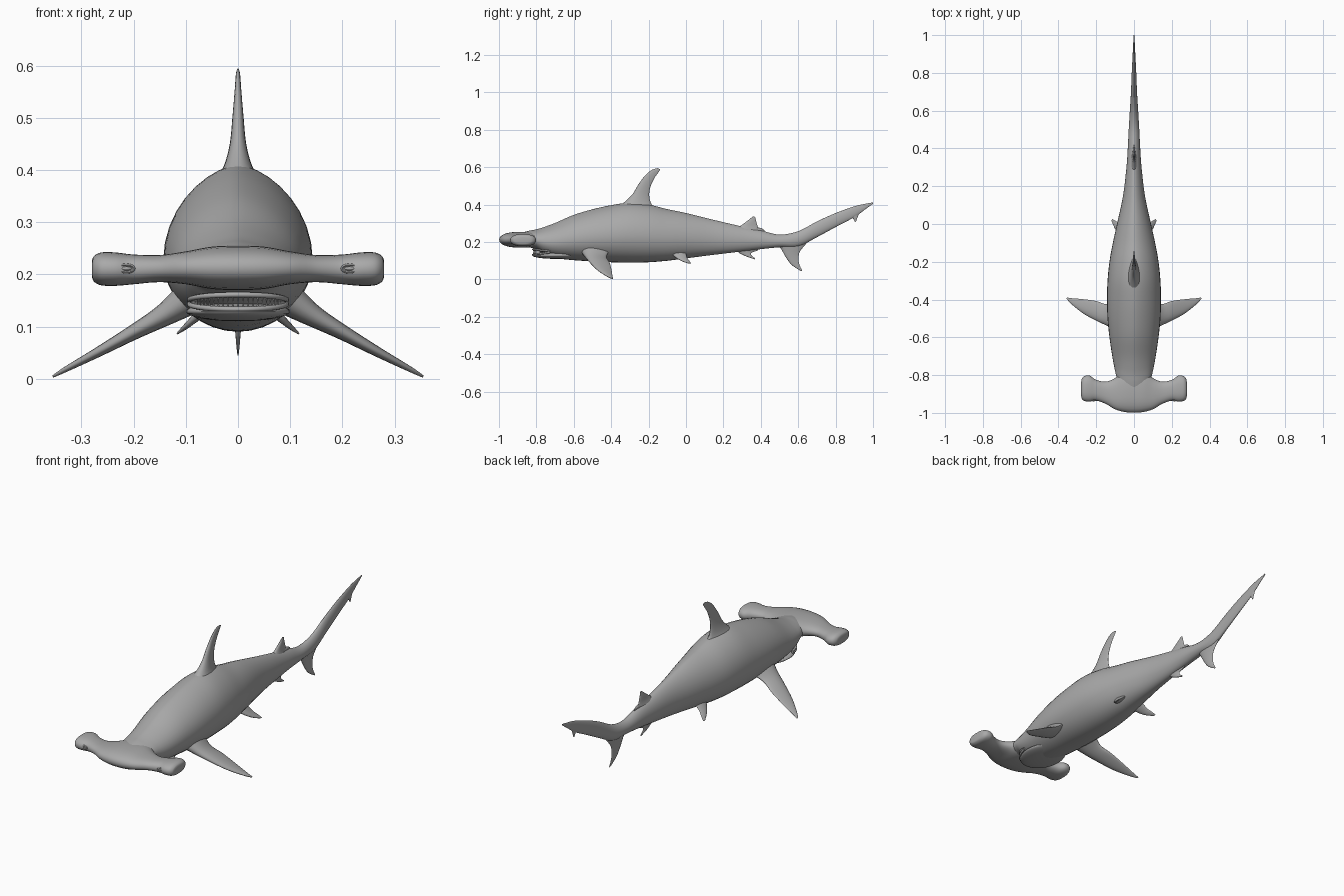
import bpy, bmesh
from math import sin, cos, pi, copysign
from mathutils import Vector, Matrix

old = bpy.data.objects.get("Cube")
if old:
    bpy.data.objects.remove(old, do_unlink=True)

skin = bpy.data.materials.new("grey skin")
skin.use_nodes = True
GREY = (0.4, 0.4, 0.4, 1)
skin.diffuse_color = GREY
skin.node_tree.nodes["Principled BSDF"].inputs["Base Color"].default_value = GREY


def finish(name, bm, angle=1.0):
    bmesh.ops.recalc_face_normals(bm, faces=bm.faces)
    me = bpy.data.meshes.new(name)
    bm.to_mesh(me)
    bm.free()
    ob = bpy.data.objects.new(name, me)
    bpy.context.collection.objects.link(ob)
    me.materials.append(skin)
    bpy.ops.object.select_all(action='DESELECT')
    ob.select_set(True)
    bpy.context.view_layer.objects.active = ob
    bpy.ops.object.shade_smooth_by_angle(angle=angle)
    return ob


def smooth(stations, steps=5):
    """Catmull-Rom interpolation of number tuples."""
    pts = [Vector(s) for s in stations]
    out = []
    for i in range(len(pts) - 1):
        a, b, c, d = pts[max(i - 1, 0)], pts[i], pts[i + 1], pts[min(i + 2, len(pts) - 1)]
        for k in range(steps):
            t = k / steps
            out.append(b + (c - a) * (t / 2) + (2 * a - 5 * b + 4 * c - d) * (t * t / 2)
                       + (3 * b - a - 3 * c + d) * (t ** 3 / 2))
    return out + [pts[-1]]


def loft(name, rings, mirror=False):
    bm = bmesh.new()
    for side in ((1, -1) if mirror else (1,)):
        rows = [[bm.verts.new((p[0] * side, p[1], p[2])) for p in r] for r in rings]
        n = len(rows[0])
        for a, b in zip(rows, rows[1:]):
            for i in range(n):
                bm.faces.new((a[i], a[(i + 1) % n], b[(i + 1) % n], b[i]))
        bm.faces.new(rows[0])
        bm.faces.new(rows[-1])
    return finish(name, bm)


def power(v, e):
    return copysign(abs(v) ** e, v)


def angles(n):
    return [2 * pi * i / n for i in range(n)]


# Body and upper tail lobe: y, top, bottom, half width
BODY = [(-.97, .225, .195, .03), (-.9, .245, .18, .07), (-.84, .26, .172, .085),
        (-.8, .268, .16, .095), (-.76, .28, .135, .104), (-.7, .302, .115, .115),
        (-.6, .345, .103, .13), (-.5, .375, .097, .14), (-.4, .397, .092, .143),
        (-.3, .41, .09, .14), (-.2, .4, .092, .13), (-.1, .376, .1, .112),
        (0, .355, .113, .09), (.15, .318, .132, .058), (.3, .283, .15, .04),
        (.4, .262, .162, .033), (.5, .24, .172, .028), (.6, .258, .176, .022),
        (.7, .31, .226, .016), (.8, .355, .28, .012), (.9, .391, .333, .007),
        (.96, .405, .376, .004), (1, .412, .405, .002)]
rings = []
for y, top, bottom, w in smooth(BODY):
    mid = bottom + .45 * (top - bottom)
    ring = []
    for a in angles(36):
        up = sin(a) > 0
        ring.append((w * power(cos(a), 1.25 if up else 1), y,
                     mid + sin(a) * ((top - mid) if up else (mid - bottom))))
    rings.append(ring)
loft("body", rings)

# Hammer head, lofted sideways: x, front, back, bottom, top
HALF = [(.05, -.995, -.77, .172, .253), (.1, -.981, -.815, .181, .244),
        (.15, -.952, -.835, .185, .237), (.2, -.935, -.825, .181, .238),
        (.235, -.94, -.803, .178, .242), (.262, -.937, -.805, .179, .242),
        (.276, -.925, -.82, .186, .235), (.28, -.91, -.84, .195, .226)]
HEAD = [(-s[0],) + s[1:] for s in reversed(HALF)] + [(0, -.999, -.76, .17, .255)] + HALF
rings = []
for x, front, back, low, high in smooth(HEAD):
    rings.append([(x, (front + back) / 2 + (back - front) / 2 * power(cos(a), .8),
                   (low + high) / 2 + (high - low) / 2 * power(sin(a), .9))
                  for a in angles(28)])
loft("hammer_head", rings)


def fin(name, stations, normal, mirror=False):
    """Stations from root to tip: leading point, trailing point, half thickness."""
    n = Vector(normal).normalized()
    rings = []
    for s in smooth([tuple(l) + tuple(t) + (h,) for l, t, h in stations]):
        lead, trail, h = Vector(s[0:3]), Vector(s[3:6]), s[6]
        rings.append([(lead + trail) / 2 + (trail - lead) / 2 * cos(a)
                      + n * h * sin(a) * (1 - .35 * cos(a)) for a in angles(20)])
    loft(name, rings, mirror)


def flat_fin(name, rows):
    """Upright fin on the centre line: lead y, z, trail y, z, half thickness."""
    fin(name, [((0, a, b), (0, c, d), h) for a, b, c, d, h in rows], (1, 0, 0))


flat_fin("dorsal_fin", [(-.38, .375, -.14, .36, .045), (-.33, .413, -.18, .397, .026),
                        (-.287, .455, -.196, .44, .015), (-.253, .51, -.192, .49, .01),
                        (-.215, .56, -.17, .54, .006), (-.18, .587, -.148, .572, .004),
                        (-.15, .595, -.137, .588, .0015)])
flat_fin("second_dorsal_fin", [(.25, .265, .40, .25, .018), (.29, .286, .385, .28, .01),
                               (.33, .315, .377, .305, .006), (.36, .338, .37, .333, .002)])
flat_fin("second_dorsal_rear_tip", [(.34, .265, .34, .24, .01), (.39, .277, .39, .25, .006),
                                    (.42, .264, .42, .258, .001)])
flat_fin("anal_fin", [(.25, .175, .37, .18, .014), (.28, .145, .355, .155, .007),
                      (.32, .124, .348, .132, .005), (.365, .108, .37, .113, .0015)])
flat_fin("anal_fin_rear_tip", [(.33, .18, .33, .14, .008), (.36, .172, .36, .147, .004),
                               (.385, .16, .385, .156, .001)])
flat_fin("lower_tail_lobe", [(.47, .2, .68, .23, .018), (.505, .168, .64, .188, .012),
                             (.53, .125, .607, .145, .008), (.56, .083, .602, .1, .005),
                             (.59, .06, .61, .07, .003), (.617, .044, .622, .048, .001)])
flat_fin("tail_tip_notch", [(.86, .335, .95, .38, .005), (.885, .335, .925, .35, .004),
                            (.904, .308, .91, .311, .001)])

# Paired fins
fin("pectoral_fins", [((.08, -.57, .165), (.08, -.40, .165), .035),
                      ((.14, -.54, .123), (.14, -.425, .123), .021),
                      ((.2, -.512, .089), (.2, -.408, .089), .014),
                      ((.27, -.473, .05), (.27, -.398, .05), .009),
                      ((.33, -.425, .018), (.33, -.393, .018), .005),
                      ((.355, -.398, .004), (.355, -.389, .004), .002)], (.54, 0, .84), True)
fin("pelvic_fins", [((.055, -.08, .14), (.055, .0, .14), .014),
                    ((.08, -.055, .118), (.08, .005, .118), .008),
                    ((.1, -.025, .1), (.1, .018, .1), .005),
                    ((.117, .012, .086), (.117, .026, .086), .0015)], (.6, 0, .8), True)


def ellipsoid(bm, centre, size):
    m = Matrix.Translation(centre) @ Matrix.Diagonal((*size, 1))
    bmesh.ops.create_uvsphere(bm, u_segments=28, v_segments=16, radius=1, matrix=m)


# Lower jaw
bm = bmesh.new()
ellipsoid(bm, (0, -.695, .129), (.1, .128, .019))
finish("lower_jaw", bm)


def arc(t, z, r=1.0):
    return Vector((.093 * r * sin(t), -.73 - .088 * r * cos(t), z + .01 * (1 - cos(t)) * (1 if z < .145 else -1)))


# Lips follow the curve of the mouth
for name, z in (("upper_lip", .161), ("lower_lip", .133)):
    rings = []
    for k in range(33):
        t = -1.6 + 3.2 * k / 32
        out = Vector((sin(t), -cos(t), 0))
        rings.append([arc(t, z) + out * (.005 * cos(a)) + Vector((0, 0, .005 * sin(a)))
                      for a in angles(8)])
    loft(name, rings)

# Two rows of teeth
bm = bmesh.new()
for z, flip in ((.153, pi), (.141, 0)):
    for k in range(25):
        t = -1.3 + 2.6 * k / 24
        m = Matrix.Translation(arc(t, z, .97)) @ Matrix.Rotation(flip, 4, 'X')
        bmesh.ops.create_cone(bm, cap_ends=True, segments=6, radius1=.0038,
                              radius2=.0003, depth=.011, matrix=m)
finish("teeth", bm, .5)

# Eyes on the front edge of the hammer, each with a raised lid
bm = bmesh.new()
for side in (1, -1):
    ellipsoid(bm, (.215 * side, -.932, .211), (.012, .007, .004))
finish("eyes", bm)
rings = []
for a in angles(24) + [2 * pi]:
    rings.append([(.215 + cos(a) * (.016 + .003 * cos(b)), -.933 + .004 * sin(b),
                   .211 + sin(a) * (.007 + .003 * cos(b))) for b in angles(8)])
loft("eyelids", rings, True)
